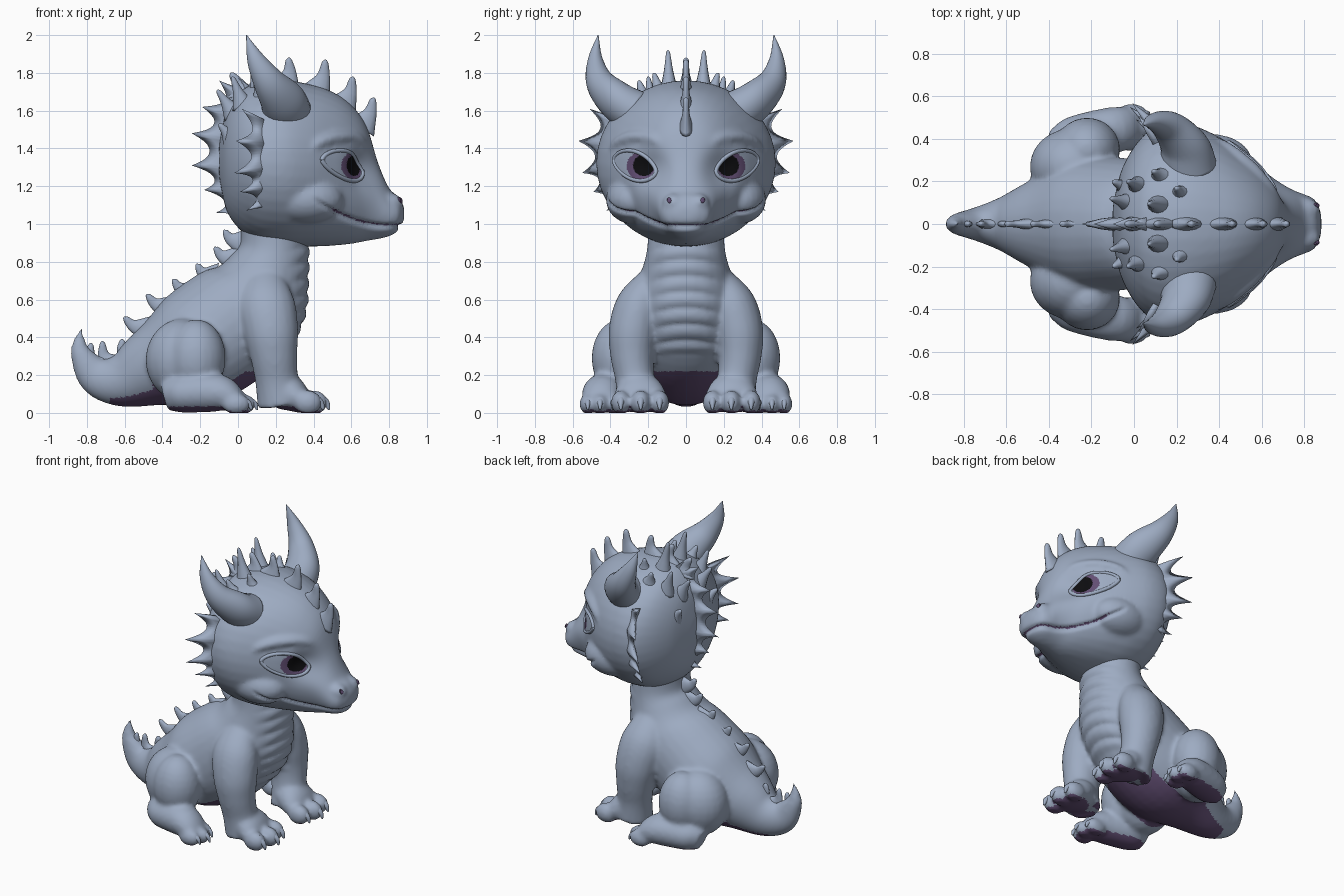
import bpy, bmesh, math
from mathutils import Vector, Matrix
from mathutils.bvhtree import BVHTree

if "Cube" in bpy.data.objects:
    bpy.data.objects.remove(bpy.data.objects["Cube"])


def material(name, rgb):
    m = bpy.data.materials.new(name)
    m.diffuse_color = (*rgb, 1)
    m.use_nodes = True
    m.node_tree.nodes["Principled BSDF"].inputs["Base Color"].default_value = m.diffuse_color
    return m


MATS = [material("slate blue skin", (0.34, 0.41, 0.54)),
        material("dark purple", (0.12, 0.075, 0.17)),
        material("pupil black", (0.004, 0.004, 0.005))]


def spline(pts, sub):
    out, ext = [], [pts[0]] + list(pts) + [pts[-1]]
    for i in range(len(pts) - 1):
        for k in range(sub):
            t = k / sub
            out.append([.5 * (2*q + (r-p)*t + (2*p-5*q+4*r-s)*t*t + (3*q-p-3*r+s)*t**3)
                        for p, q, r, s in zip(*ext[i:i + 4])])
    return out + [list(pts[-1])]


def sweep(bm, pts, ref=(0, 1, 0), n=20, sub=5, axis=None):
    """Tube through (x, y, z, half width along ref, half width across)."""
    pts, ref, rings = spline(pts, sub), Vector(ref), []
    for i, p in enumerate(pts):
        t = (Vector(pts[min(i + 1, len(pts) - 1)][:3]) - Vector(pts[max(i - 1, 0)][:3])).normalized()
        t = Vector(axis) if axis else t
        u = (ref - t * ref.dot(t)).normalized()
        v = t.cross(u)
        a, b = max(p[3], .002), max(p[4], .002)
        rings.append([bm.verts.new(Vector(p[:3]) + u * a * math.cos(w) + v * b * math.sin(w))
                      for w in (2 * math.pi * k / n for k in range(n))])
    for r, s in zip(rings, rings[1:]):
        for k in range(n):
            bm.faces.new((r[k], r[(k + 1) % n], s[(k + 1) % n], s[k]))
    bm.faces.new(rings[0])
    bm.faces.new(rings[-1])


def ball(bm, c, r):
    bmesh.ops.create_uvsphere(bm, u_segments=24, v_segments=14, radius=1,
                              matrix=Matrix.Translation(c) @ Matrix.Diagonal((*r, 1)))


def spike(bm, base, tip, r, thin=.6, bend=(0, 0, 0)):
    b, t = Vector(base), Vector(tip)
    m = b.lerp(t, .5) + Vector(bend)
    e = b.lerp(t, .92) + Vector(bend) * .3
    sweep(bm, [(*b, r * thin, r), (*m, r * thin * .5, r * .45), (*e, r * .18, r * .2), (*t, .002, .002)], n=12, sub=4)


def flip(p, s):
    return (p[0], p[1] * s, *p[2:])


def finish(name, bm, recalc=True):
    if recalc:
        bmesh.ops.recalc_face_normals(bm, faces=bm.faces)
    me = bpy.data.meshes.new(name)
    bm.to_mesh(me)
    bm.free()
    ob = bpy.data.objects.new(name, me)
    bpy.context.collection.objects.link(ob)
    for m in MATS:
        me.materials.append(m)
    me.shade_smooth()
    return ob


def read(items, attr):
    flat = [0.0] * (len(items) * 3)
    items.foreach_get(attr, flat)
    return [Vector(flat[i:i + 3]) for i in range(0, len(flat), 3)]


def fuse(name, bm, voxel, move, rule, smooth):
    """Merge overlapping volumes into one soft skin, then sculpt and colour it by rule."""
    ob = finish(name, bm)
    mod = ob.modifiers.new("fuse", 'REMESH')
    mod.mode, mod.voxel_size = 'VOXEL', voxel
    mod = ob.modifiers.new("soften", 'SMOOTH')
    mod.factor, mod.iterations = .5, smooth
    dg = bpy.context.evaluated_depsgraph_get()
    me = bpy.data.meshes.new_from_object(ob.evaluated_get(dg))
    ob.modifiers.clear()
    ob.data = me
    me.materials.clear()
    for m in MATS:
        me.materials.append(m)
    pos = [move(c, n) for c, n in zip(read(me.vertices, "co"), read(me.vertices, "normal"))]
    me.vertices.foreach_set("co", [k for p in pos for k in p])
    me.update()
    me.polygons.foreach_set("material_index", [rule(c, n) for c, n in
                            zip(read(me.polygons, "center"), read(me.polygons, "normal"))])
    me.shade_smooth()
    me.update()
    return pos, [tuple(p.vertices) for p in me.polygons]


# Body: neck, torso and curled tail in one sweep, with legs and toes fused on
bm = bmesh.new()
sweep(bm, [(.18, 0, 1.08, .2, .17), (.19, 0, .88, .205, .18), (.16, 0, .75, .235, .22),
           (.09, 0, .6, .285, .285), (-.05, 0, .46, .31, .32), (-.25, 0, .33, .31, .305),
           (-.45, 0, .24, .22, .215), (-.62, 0, .175, .13, .145), (-.75, 0, .2, .075, .105),
           (-.825, 0, .3, .05, .062), (-.84, 0, .37, .03, .037), (-.83, 0, .45, .005, .005)], n=32)
claws = bmesh.new()
for s in (1, -1):
    # front leg
    sweep(bm, [flip(p, s) for p in [(.14, .17, .72, .07, .1), (.15, .24, .58, .125, .15), (.175, .28, .43, .13, .145),
                                    (.19, .285, .3, .115, .125), (.205, .27, .18, .105, .115), (.23, .25, .05, .12, .13)]])
    sweep(bm, [flip(p, s) for p in [(.17, .25, .13, .09, .08), (.26, .245, .11, .13, .1), (.34, .24, .06, .14, .065),
                                    (.38, .24, .05, .1, .04)]])
    # hind leg
    ball(bm, (-.29, .27, .28) if s > 0 else (-.29, -.27, .28), (.2, .18, .22))
    ball(bm, (-.22, .35 * s, .29), (.155, .15, .205))
    sweep(bm, [flip(p, s) for p in [(-.39, .38, .08, .06, .07), (-.3, .39, .1, .11, .1), (-.1, .44, .105, .11, .1),
                                    (.01, .455, .05, .09, .05)]])
    for x, y, k in [(.37, .14, 1), (.4, .24, 1), (.37, .345, 1), (-.01, .385, .85), (.02, .455, .85), (-.01, .52, .85)]:
        ball(bm, (x, y * s, .055 * k), (.075, .052 * k, .065 * k))
        spike(claws, (x + .03, y * s, .065 * k), (x + .08, y * s, .015), .042 * k, .8, (.012, 0, .014))
finish("claws", claws)


def belly_bands(c, n):
    x, y, z = c
    if n.x > .25 and abs(y) < .2 and .3 < z < .88 and x > .2:
        fade = min(1, (.2 - abs(y)) / .09, (z - .3) / .05)
        c = c + n * fade * (.013 * abs(math.sin((z - .3 + .9 * y * y) * math.pi / .085)) - .003)
    return Vector((c.x, c.y, max(c.z, 0)))


def underside(c, n):
    if c.z < .035 and n.z < -.7:
        return 1
    limit = -.62 if c.x < -.3 else -.3
    return int(abs(c.y) < .2 and c.z < .22 and -.68 < c.x < .17 and n.z < limit)


fuse("body", bm, .014, belly_bands, underside, 7)

# Head: lofted skull and snout, with brows, cheeks and nostril bumps
bm = bmesh.new()
sections = [(-.1, 1.42, 1.25, .08), (-.06, 1.6, 1.07, .25), (.02, 1.71, .96, .39), (.12, 1.75, .9, .465),
            (.25, 1.76, .88, .47), (.38, 1.74, .88, .42), (.5, 1.7, .885, .345), (.6, 1.63, .895, .275),
            (.68, 1.52, .91, .21), (.74, 1.33, .92, .165), (.8, 1.19, .935, .14), (.85, 1.145, .965, .115),
            (.88, 1.09, 1.02, .05)]
sweep(bm, [(x, 0, (a + b) / 2, w, (a - b) / 2) for x, a, b, w in sections], n=40, axis=(1, 0, 0))
for s in (1, -1):
    sweep(bm, [flip(p, s) for p in [(.69, .09, 1.36, .02, .025), (.64, .16, 1.44, .035, .035),
                                    (.54, .27, 1.46, .035, .035), (.43, .36, 1.43, .03, .03),
                                    (.36, .4, 1.37, .015, .015)]], ref=(0, 0, 1))
    ball(bm, (.36, .28 * s, 1.13), (.2, .145, .13))
    ball(bm, (.8, .065 * s, 1.11), (.075, .06, .055))


def mouth(x):
    return .985 + .95 * max(0, .8 - x) ** 2


def carve(c, n):
    """Press in the eye sockets and the mouth line."""
    if c.x < .4:
        return c
    d = c.z - mouth(c.x)
    c = c - n * min(1, (c.x - .4) / .05) * .018 * math.exp(-(d / .014) ** 2)
    dent = math.exp(-((abs(c.y) - .19) / .085) ** 2 - ((c.z - 1.29) / .1) ** 2)
    return c - Vector((.075 * dent * min(1, (c.x - .4) / .1), 0, 0))


def lip_shade(c, n):
    return int(c.x > .5 and abs(c.z - mouth(c.x)) < .016 and n.z < -.55)


tree = BVHTree.FromPolygons(*fuse("head", bm, .013, carve, lip_shade, 9))


# Eyes and nostrils: thin patches laid on the head surface
def on_head(y, z, lift):
    hit, n, _, _ = tree.ray_cast(Vector((2, y, z)), Vector((-1, 0, 0)))
    return hit + n * lift


def patch(name, centre, outline, s, rule, rings=28):
    bm, prev, n = bmesh.new(), None, len(outline)
    for r in range(rings + 1):
        k = max(r / rings, .01)
        lift = .008 if r < rings else -.002
        ring = [bm.verts.new(on_head(s * (centre[0] + (y - centre[0]) * k), centre[1] + (z - centre[1]) * k, lift))
                for y, z in outline]
        if prev:
            for i in range(n):
                bm.faces.new((prev[i], ring[i], ring[(i + 1) % n], prev[(i + 1) % n]))
        else:
            bm.faces.new(ring)
        prev = ring
    for f in bm.faces:
        f.normal_update()
        if f.normal.x < 0:
            f.normal_flip()
        c = f.calc_center_median()
        f.material_index = rule(abs(c.y), c.z)
    finish(name, bm, False)


def eye_colour(y, z):
    if math.hypot(y - .224, z - 1.31) < .056:
        return 2
    return 1 if math.hypot(y - .24, z - 1.306) < .074 else 0


angles = [2 * math.pi * k / 72 for k in range(72)]
almond = [(.268 + .112 * math.cos(a), 1.308 + .03 * math.cos(a) + .076 * math.sin(a) * abs(math.sin(a)) ** .25)
          for a in angles]
nostril = [(.088 + .011 * math.cos(a), 1.125 + .017 * math.sin(a)) for a in angles[::4]]
for s, side in ((1, "left"), (-1, "right")):
    patch(side + "_eye", (.232, 1.31), almond, s, eye_colour)
    patch(side + "_nostril", (.088, 1.125), nostril, s, lambda y, z: 1, 3)
    bm = bmesh.new()
    rim = [(*on_head(s * y, z, .003), .012, .011) for y, z in almond[::2]]
    sweep(bm, rim + rim[:1], ref=(1, 0, 0), n=10, sub=2)
    finish(side + "_eyelid", bm)

    # Horn
    bm = bmesh.new()
    sweep(bm, [flip(p, s) for p in [(.26, .27, 1.59, .12, .13), (.235, .37, 1.655, .1, .12),
                                    (.165, .455, 1.75, .075, .085), (.095, .48, 1.87, .04, .048),
                                    (.045, .465, 2.0, .002, .002)]], n=24, sub=6)
    finish(side + "_horn", bm)

# Midline and side spikes on the head
bm = bmesh.new()
for x, z, tx, tz in [(.25, 1.73, .265, 1.88), (.41, 1.69, .46, 1.87), (.55, 1.62, .605, 1.78), (.65, 1.51, .715, 1.67),
                     (.13, 1.72, .1, 1.86), (.02, 1.68, -.04, 1.8)]:
    spike(bm, (x, 0, z), (tx, 0, tz), .085, .45, (.015, 0, -.005))
for s in (1, -1):
    for b, t in [((.12, .09, 1.7), (.07, .095, 1.92)), ((.22, .14, 1.69), (.2, .17, 1.8)),
                 ((.03, .18, 1.62), (-.03, .2, 1.78)), ((-.02, .1, 1.58), (-.11, .12, 1.71)),
                 ((-.03, .17, 1.45), (-.1, .2, 1.53)), ((.13, .22, 1.66), (.09, .25, 1.76))]:
        spike(bm, flip(b, s), flip(t, s), .062, .8)
finish("head_spikes", bm)

# Spine and tail spikes
bm = bmesh.new()
for x, z, tx, tz in [(.03, .9, -.07, .97), (-.01, .81, -.12, .88), (-.12, .72, -.215, .79), (-.235, .635, -.34, .71),
                     (-.355, .55, -.48, .63), (-.47, .44, -.6, .51), (-.575, .31, -.61, .39), (-.67, .25, -.715, .38),
                     (-.755, .25, -.775, .37)]:
    spike(bm, (x, 0, z), (tx, 0, tz), .075, .45, (-.018, 0, -.014))
finish("spine_spikes", bm)


def fan(name, bases, tips, normal, thick):
    """Webbed fin, thick at the root, with scalloped points."""
    bm, rows, k = bmesh.new(), [], 10
    n = Vector(normal).normalized() * thick
    for i in range((len(tips) - 1) * k + 1):
        j = min(i // k, len(tips) - 2)
        f = i / k - j
        b, t = Vector(bases[j]).lerp(Vector(bases[j + 1]), f), Vector(tips[j]).lerp(Vector(tips[j + 1]), f)
        w = .55 + .45 * abs(2 * f - 1) ** 2.2
        m = b.lerp(t, w * .6)
        rows.append([bm.verts.new(p) for p in (b + n, m + n * .6, b.lerp(t, w), m - n * .6, b - n)])
    for r, q in zip(rows, rows[1:]):
        for c in range(5):
            d = (c + 1) % 5
            bm.faces.new((r[c], r[d], q[d], q[c]))
    bm.faces.new(rows[0])
    bm.faces.new(rows[-1])
    finish(name, bm)


# Ear fins and the crest behind the head
ear_base = [(.16, .32, 1.53), (.17, .38, 1.42), (.18, .39, 1.3), (.18, .38, 1.2), (.19, .32, 1.11)]
ear_tip = [(.02, .51, 1.61), (-.01, .57, 1.44), (-.02, .55, 1.27), (.01, .49, 1.17), (.04, .42, 1.07)]
for s, side in ((1, "left"), (-1, "right")):
    fan(side + "_ear_fin", [flip(p, s) for p in ear_base], [flip(p, s) for p in ear_tip], (.7, .7 * s, 0), .035)
fan("back_crest", [(.1, 0, 1.7), (.05, 0, 1.66), (0, 0, 1.57), (-.03, 0, 1.45), (-.04, 0, 1.3), (0, 0, 1.18), (.06, 0, 1.05)],
    [(-.02, 0, 1.79), (-.1, 0, 1.76), (-.19, 0, 1.62), (-.245, 0, 1.48), (-.245, 0, 1.31), (-.18, 0, 1.18), (-.12, 0, 1.06)],
    (0, 1, 0), .04)
